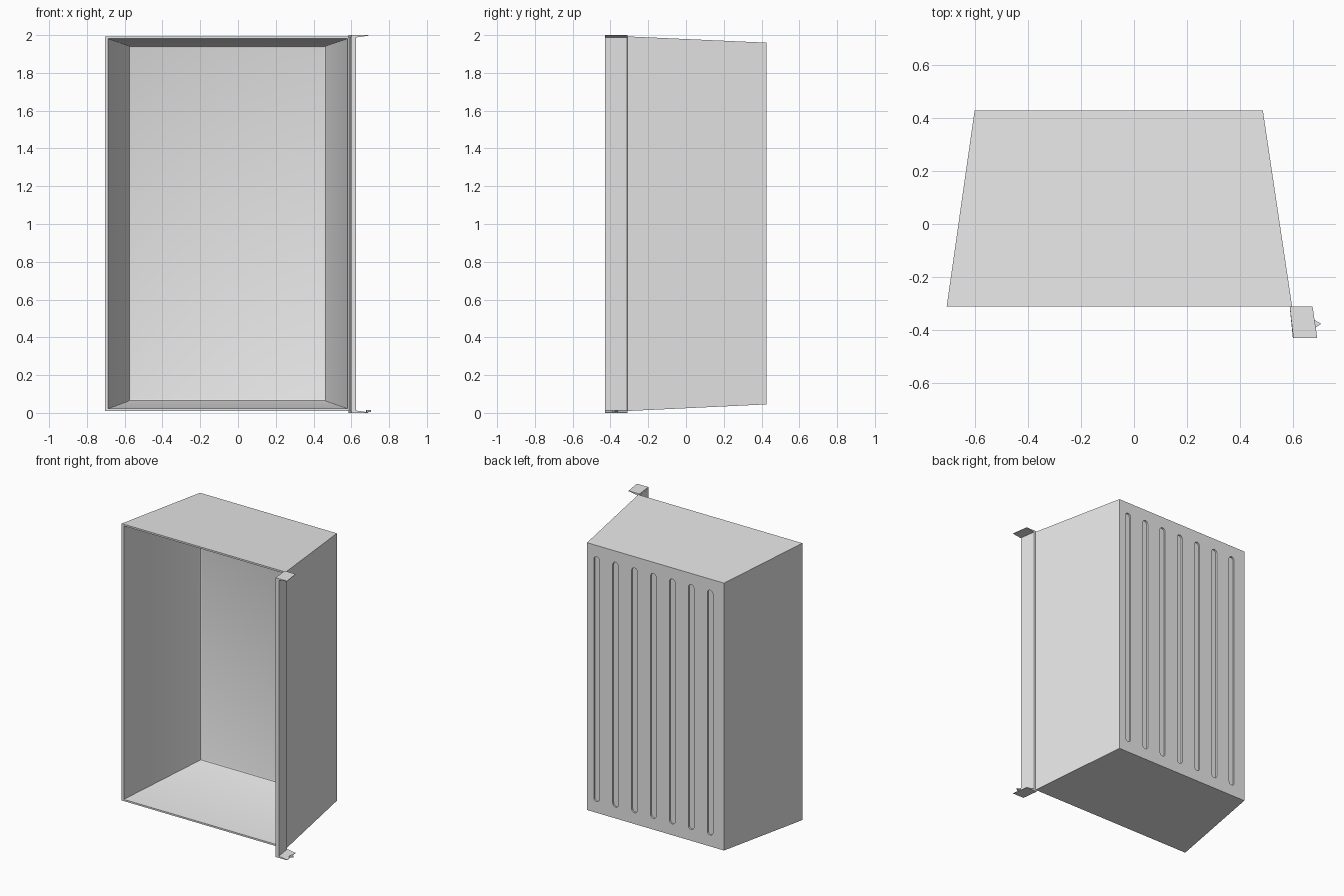
import bpy, bmesh, math

if "Cube" in bpy.data.objects:
    bpy.data.objects.remove(bpy.data.objects["Cube"])

grey = bpy.data.materials.new("plain_grey")
grey.diffuse_color = (0.8, 0.8, 0.8, 1)
grey.use_nodes = True
grey.node_tree.nodes["Principled BSDF"].inputs["Base Color"].default_value = grey.diffuse_color


def finish(name, bm):
    """Turn a bmesh into a named grey object."""
    bmesh.ops.recalc_face_normals(bm, faces=bm.faces)
    mesh = bpy.data.meshes.new(name)
    bm.to_mesh(mesh)
    bm.free()
    mesh.materials.append(grey)
    obj = bpy.data.objects.new(name, mesh)
    bpy.context.collection.objects.link(obj)
    return obj


def rect(bm, y, x0, x1, z0, z1):
    """Upright rectangle of vertices at depth y."""
    return [bm.verts.new((x, y, z)) for x, z in ((x0, z0), (x1, z0), (x1, z1), (x0, z1))]


def bridge(bm, a, b):
    n = len(a)
    for i in range(n):
        bm.faces.new((a[i], a[(i + 1) % n], b[(i + 1) % n], b[i]))


def prism(bm, a, b):
    """Closed solid between two matching loops of points."""
    a = [bm.verts.new(p) for p in a]
    b = [bm.verts.new(p) for p in b]
    bridge(bm, a, b)
    bm.faces.new(a[::-1])
    bm.faces.new(b)


# Tapered tray: outer back, outer front, inner front, inner back
FRONT, BACK = -0.31, 0.427
bm = bmesh.new()
loops = [rect(bm, BACK, -0.60, 0.485, 0.045, 1.96),
         rect(bm, FRONT, -0.705, 0.595, 0.01, 1.993),
         rect(bm, FRONT, -0.688, 0.58, 0.022, 1.981),
         rect(bm, BACK - 0.025, -0.578, 0.466, 0.062, 1.943)]
for a, b in zip(loops, loops[1:]):
    bridge(bm, a, b)
bm.faces.new(loops[0])
bm.faces.new(loops[-1])
bmesh.ops.recalc_face_normals(bm, faces=bm.faces)
# Soft inner corners around the back panel
inner = [e for e in bm.edges if all(v in loops[-1] for v in e.verts)]
bmesh.ops.bevel(bm, geom=inner, offset=0.012, segments=2, profile=0.5, affect='EDGES')
tray = finish("tray", bm)

# Seven round-ended vertical grooves in the back panel
bm = bmesh.new()
R, Z0, Z1 = 0.022, 0.125, 1.88
for k in range(7):
    cx = -0.49 + k * 0.15
    outline = []
    for start, cz in ((0, Z1 - R), (math.pi, Z0 + R)):
        for i in range(7):
            t = start + math.pi * i / 6
            outline.append((cx + R * math.cos(t), cz + R * math.sin(t)))
    prism(bm, [(x, BACK - 0.012, z) for x, z in outline],
          [(x, BACK + 0.03, z) for x, z in outline])
cutter = finish("groove_cutter", bm)
cutter.hide_render = True
cutter.hide_set(True)
cut = tray.modifiers.new("grooves", 'BOOLEAN')
cut.operation = 'DIFFERENCE'
cut.solver = 'EXACT'
cut.object = cutter

# Upright edge strip along the right front corner
bm = bmesh.new()
section = [(0.586, -0.31), (0.608, -0.31), (0.625, -0.43), (0.598, -0.43)]
prism(bm, [(x, y, 0.01) for x, y in section], [(x, y, 1.99) for x, y in section])
bmesh.ops.bevel(bm, geom=[e for e in bm.edges if abs(e.verts[0].co.z - e.verts[1].co.z) > 1],
                offset=0.004, segments=2, profile=0.5, affect='EDGES')
finish("edge_strip", bm)

# Thin wedge tabs at both ends of the strip
for name, z_out, z_in in (("top_tab", 2.0, 1.984), ("bottom_tab", 0.0, 0.016)):
    tip = z_out + (z_in - z_out) * 0.2
    plan = [(0.586, -0.31, z_in), (0.672, -0.31, tip), (0.69, -0.43, tip), (0.60, -0.43, z_in)]
    bm = bmesh.new()
    prism(bm, plan, [(x, y, z_out) for x, y, z in plan])
    finish(name, bm)

# Small pointed catch on the lower tab
bm = bmesh.new()
point = [(0.678, -0.36), (0.705, -0.376), (0.68, -0.392)]
prism(bm, [(x, y, 0.004) for x, y in point], [(x, y, 0.014) for x, y in point])
finish("tab_point", bm)

bpy.ops.object.select_all(action='DESELECT')
tray.select_set(True)
bpy.context.view_layer.objects.active = tray
bpy.ops.object.shade_smooth_by_angle(angle=math.radians(30))
